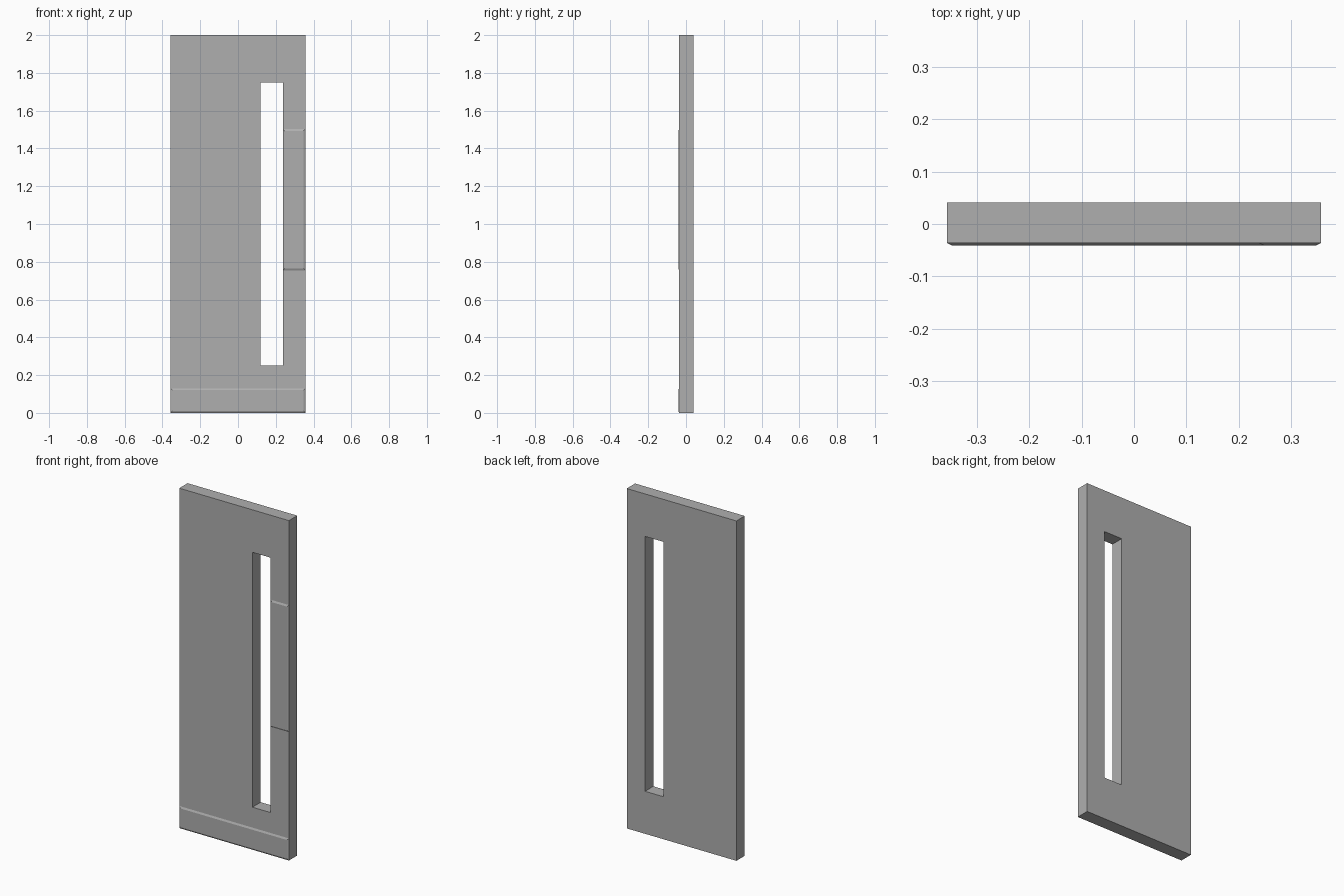
import bpy, bmesh

if "Cube" in bpy.data.objects:
    bpy.data.objects.remove(bpy.data.objects["Cube"])

HALF_W, FACE_Y, DEPTH_Y, PLATE_Y = 0.357, -0.036, 0.041, -0.041

# Dark grey paint shared by all parts
paint = bpy.data.materials.new("dark_grey")
paint.diffuse_color = (0.43, 0.43, 0.43, 1)
paint.use_nodes = True
paint.node_tree.nodes["Principled BSDF"].inputs["Base Color"].default_value = paint.diffuse_color


def finish(bm, name):
    bmesh.ops.recalc_face_normals(bm, faces=bm.faces)
    mesh = bpy.data.meshes.new(name)
    bm.to_mesh(mesh)
    bm.free()
    mesh.materials.append(paint)
    obj = bpy.data.objects.new(name, mesh)
    bpy.context.collection.objects.link(obj)
    return obj


def ring(bm, x0, x1, z0, z1, y):
    return [bm.verts.new((x, y, z)) for x, z in ((x0, z0), (x1, z0), (x1, z1), (x0, z1))]


def bridge(bm, a, b):
    for i in range(4):
        j = (i + 1) % 4
        bm.faces.new((a[i], a[j], b[j], b[i]))


def bevelled_plate(name, x0, x1, z0, z1, bevel=0.01):
    # Thin plate on the front face with sloping edges
    bm = bmesh.new()
    back = ring(bm, x0, x1, z0, z1, FACE_Y)
    front = ring(bm, x0 + bevel, x1 - bevel, z0 + bevel, z1 - bevel, PLATE_Y)
    bridge(bm, back, front)
    bm.faces.new(front)
    bm.faces.new(back)
    return finish(bm, name)


# Door slab with a tall window opening
bm = bmesh.new()
loops = [ring(bm, *rect, y) for rect, y in (
    ((-HALF_W, HALF_W, 0, 2), FACE_Y),
    ((0.119, 0.238, 0.25, 1.75), FACE_Y),
    ((0.119, 0.238, 0.25, 1.75), DEPTH_Y),
    ((-HALF_W, HALF_W, 0, 2), DEPTH_Y))]
for i in range(4):
    bridge(bm, loops[i], loops[(i + 1) % 4])
finish(bm, "door_slab")

# Kick plate along the bottom and push plate beside the window
bevelled_plate("kick_plate", -HALF_W, HALF_W, 0, 0.13)
bevelled_plate("push_plate", 0.238, HALF_W, 0.755, 1.503)
